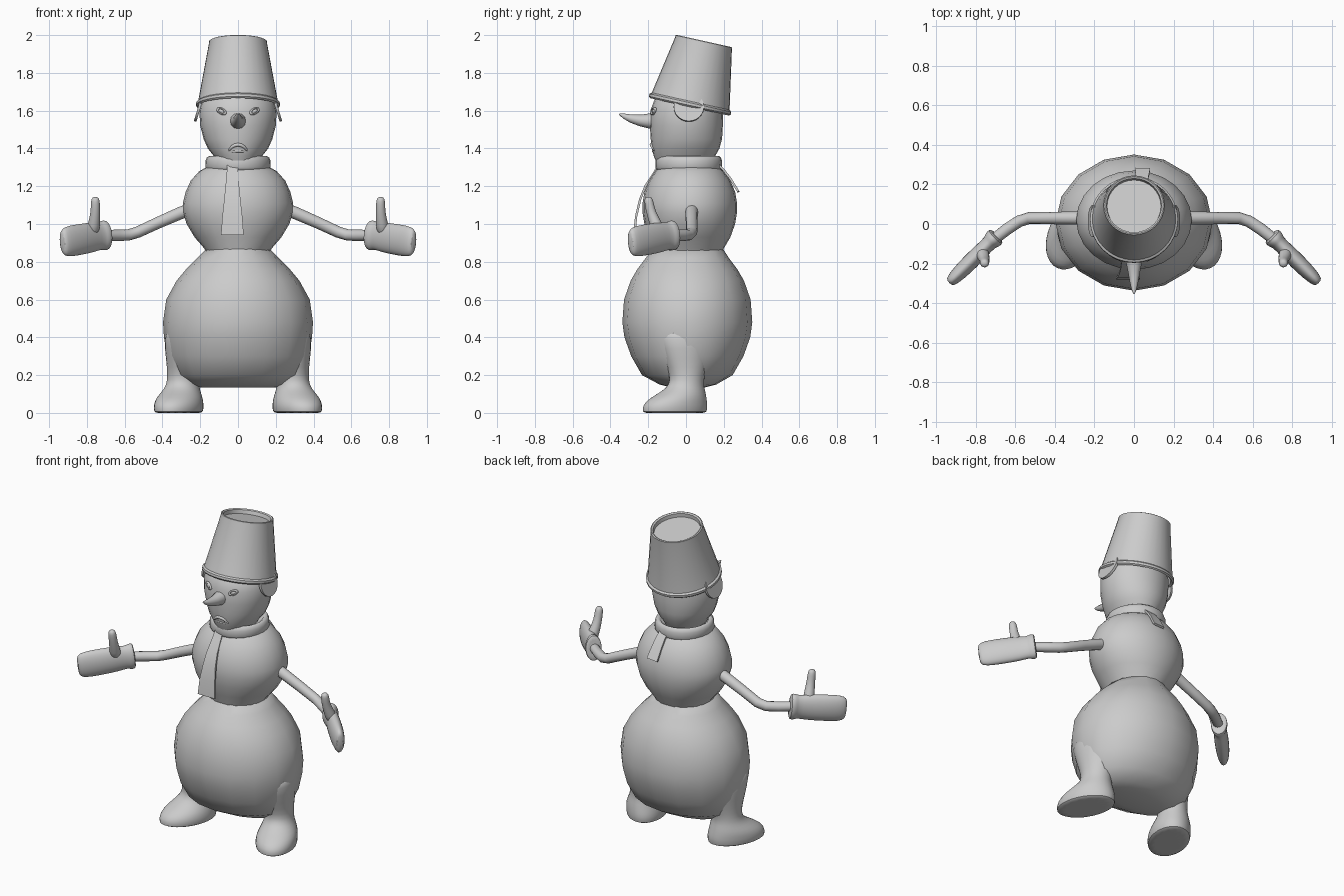
import bpy
import math
from mathutils import Vector, Matrix

Z = Vector((0, 0, 1))


def loft(name, secs, n=16, up=(0, 1, 0), axis=None, mirror=False, sub=0, phase=0.0, angle=50):
    """Skin elliptical sections (centre, a, b); a is across 'up', b is along it."""
    up = Vector(up)
    cs = [Vector(s[0]) for s in secs]
    verts, faces = [], []
    for i, (_, a, b) in enumerate(secs):
        t = Vector(axis) if axis else cs[min(i + 1, len(cs) - 1)] - cs[max(i - 1, 0)]
        t.normalize()
        u = up.cross(t).normalized()
        v = t.cross(u)
        for k in range(n):
            w = 2 * math.pi * k / n + phase
            verts.append(cs[i] + u * a * math.cos(w) + v * b * math.sin(w))
    for i in range(len(secs) - 1):
        for k in range(n):
            j = (k + 1) % n
            faces.append((i * n + k, i * n + j, (i + 1) * n + j, (i + 1) * n + k))
    faces.append(tuple(reversed(range(n))))
    faces.append(tuple(range(len(verts) - n, len(verts))))
    me = bpy.data.meshes.new(name)
    me.from_pydata(verts, [], faces)
    ob = bpy.data.objects.new(name, me)
    bpy.context.collection.objects.link(ob)
    smooth(ob, angle)
    if sub:
        ob.modifiers.new("Smooth", 'SUBSURF').levels = sub
        ob.modifiers["Smooth"].render_levels = sub
    if mirror:
        ob.modifiers.new("Mirror", 'MIRROR')
    return ob


def smooth(ob, angle=50):
    bpy.ops.object.select_all(action='DESELECT')
    ob.select_set(True)
    bpy.context.view_layer.objects.active = ob
    bpy.ops.object.shade_smooth_by_angle(angle=math.radians(angle))


def stack(name, rows, **kw):
    """Upright form from rows of (z, centre y, x radius, y radius)."""
    return loft(name, [((0, y, z), rx, ry) for z, y, rx, ry in rows], axis=Z, **kw)


def tube(name, pts, **kw):
    return loft(name, [(p[:3], p[3], p[3]) for p in pts], **kw)


# Body balls
stack("lower_body", [
    (0.135, .01, .20, .09), (.15, .01, .27, .15), (.20, .007, .33, .24), (.30, .007, .375, .297),
    (.40, .007, .392, .333), (.48, .007, .397, .344), (.60, .007, .38, .335), (.70, .007, .325, .30),
    (.76, .007, .275, .265), (.82, .007, .215, .22), (.87, .01, .165, .185)])
stack("upper_body", [
    (.83, .01, .16, .175), (.87, .012, .178, .188), (.93, .018, .23, .217), (1.0, .02, .272, .24),
    (1.06, .02, .291, .25), (1.11, .02, .292, .25), (1.17, .02, .277, .24), (1.23, .02, .25, .215),
    (1.28, .018, .205, .18), (1.31, .015, .15, .15)], n=24)

# Head
stack("head", [
    (1.31, -.01, .10, .14), (1.36, -.008, .128, .163), (1.40, -.002, .16, .179),
    (1.45, .002, .182, .189), (1.52, .002, .2, .193), (1.60, .004, .205, .193),
    (1.66, .012, .19, .178), (1.72, .03, .15, .14)], n=24)

# Nose, curving up to its tip
tube("nose", [(0, -.15, 1.548, .043), (0, -.19, 1.545, .041), (0, -.24, 1.548, .031),
              (0, -.29, 1.558, .022), (0, -.33, 1.572, .013), (0, -.352, 1.582, .004)],
     n=12, up=Z)

# Slanted eyes with lids
for s, side in ((1, "left"), (-1, "right")):
    rot = (math.radians(90), math.radians(-25) * s, math.radians(25) * s)
    bpy.ops.mesh.primitive_torus_add(major_segments=16, minor_segments=8, major_radius=.024,
                                     minor_radius=.008, location=(.087 * s, -.172, 1.597), rotation=rot)
    lid = bpy.context.object
    lid.name = side + "_eyelid"
    lid.scale = (1, .55, 1)
    smooth(lid)
    bpy.ops.mesh.primitive_uv_sphere_add(segments=12, ring_count=8, radius=.02,
                                         location=(.087 * s, -.168, 1.597), rotation=rot)
    eye = bpy.context.object
    eye.name = side + "_eye"
    eye.scale = (1, .6, .6)
    smooth(eye)

# Frowning lips
tube("upper_lip", [(-.05, -.165, 1.385, .005), (-.035, -.178, 1.41, .010), (0, -.184, 1.425, .012),
                   (.035, -.178, 1.41, .010), (.05, -.165, 1.385, .005)], n=8, up=(0, 1, 0), sub=1)
tube("lower_lip", [(-.045, -.165, 1.382, .004), (0, -.176, 1.388, .011), (.045, -.165, 1.382, .004)],
     n=8, up=(0, 1, 0), sub=1)

# Bucket hat with rolled rim and recessed base, tilted back
hat = loft("bucket_hat", [((0, 0, z), r, r) for z, r in (
    (.05, .192), (0, .203), (-.008, .214), (0, .222), (.014, .222), (.022, .211), (.335, .154),
    (.346, .154), (.349, .148), (.343, .139), (.32, .136))], n=32, axis=Z, angle=40)
hat.matrix_world = Matrix.Translation((0, .02, 1.628)) @ Matrix.Rotation(math.radians(-12.5), 4, 'X')

# Handle lugs at the sides of the bucket
lug = Vector((.958, 0, .287))
lug_c = Vector((.204, .015, 1.62))
loft("handle_lugs", [(lug_c - lug * .007, .08, .08), (lug_c + lug * .007, .08, .08)],
     n=24, up=Z, axis=lug, mirror=True)

# Scarf collar and two hanging ends
stack("scarf_collar", [
    (1.275, .015, .14, .15), (1.285, .015, .165, .17), (1.30, .015, .173, .177),
    (1.335, .015, .172, .176), (1.352, .015, .165, .17), (1.36, .015, .152, .16),
    (1.352, .012, .138, .15), (1.335, .01, .128, .14)], n=24, angle=70)
for name, pts in (
    ("scarf_front_end", [(-.03, -.145, 1.31, .028), (-.03, -.175, 1.26, .03), (-.03, -.215, 1.20, .036),
                         (-.03, -.243, 1.13, .043), (-.03, -.264, 1.04, .053), (-.03, -.274, .942, .06)]),
    ("scarf_back_end", [(.035, .165, 1.32, .028), (.037, .20, 1.285, .03), (.04, .235, 1.24, .033),
                        (.045, .278, 1.17, .037)])):
    r2 = math.sqrt(2)
    loft(name, [(p[:3], .006 * r2, p[3] * r2) for p in pts], n=4, up=(1, 0, 0),
         phase=math.pi / 4, angle=40)

# Arms
tube("arms", [(.2, .03, 1.095, .034), (.3, .03, 1.06, .033), (.42, .03, 1.008, .031),
              (.53, .03, .957, .03), (.58, .014, .942, .03), (.64, -.025, .94, .03),
              (.73, -.095, .94, .028)], n=12, up=Z, mirror=True)

# Mittens: flattened along the hand, with cuff and raised thumb
start, end = Vector((.695, -.06, .942)), Vector((.932, -.296, .902))
loft("mittens", [(start.lerp(end, f), a, b) for f, a, b in (
    (0, .036, .06), (0, .05, .082), (.09, .05, .083), (.13, .038, .072), (.3, .04, .082),
    (.55, .043, .084), (.8, .039, .085), (.95, .031, .078), (1.0, .022, .055))],
    n=14, up=Z, axis=end - start, mirror=True, sub=1)
tube("thumbs", [(.77, -.14, .95, .038), (.762, -.16, 1.0, .034), (.755, -.185, 1.06, .026),
                (.755, -.195, 1.11, .026), (.755, -.2, 1.135, .022), (.755, -.201, 1.143, .01)],
     n=10, up=(0, 1, 0), mirror=True, sub=1)

# Legs flaring into the body, with turned-out feet
loft("feet", [((x, y, z), a, b) for z, x, y, a, b in (
    (0, .315, -.06, .10, .165), (0, .315, -.06, .122, .185), (.045, .314, -.058, .124, .185),
    (.08, .31, -.04, .118, .158), (.115, .30, -.012, .10, .12), (.15, .292, .003, .087, .093),
    (.20, .287, .006, .087, .095), (.28, .275, .007, .103, .13), (.40, .255, .007, .135, .18),
    (.46, .24, .007, .12, .18))],
    n=16, up=(.4, -.9, 0), axis=Z, mirror=True, sub=1)
